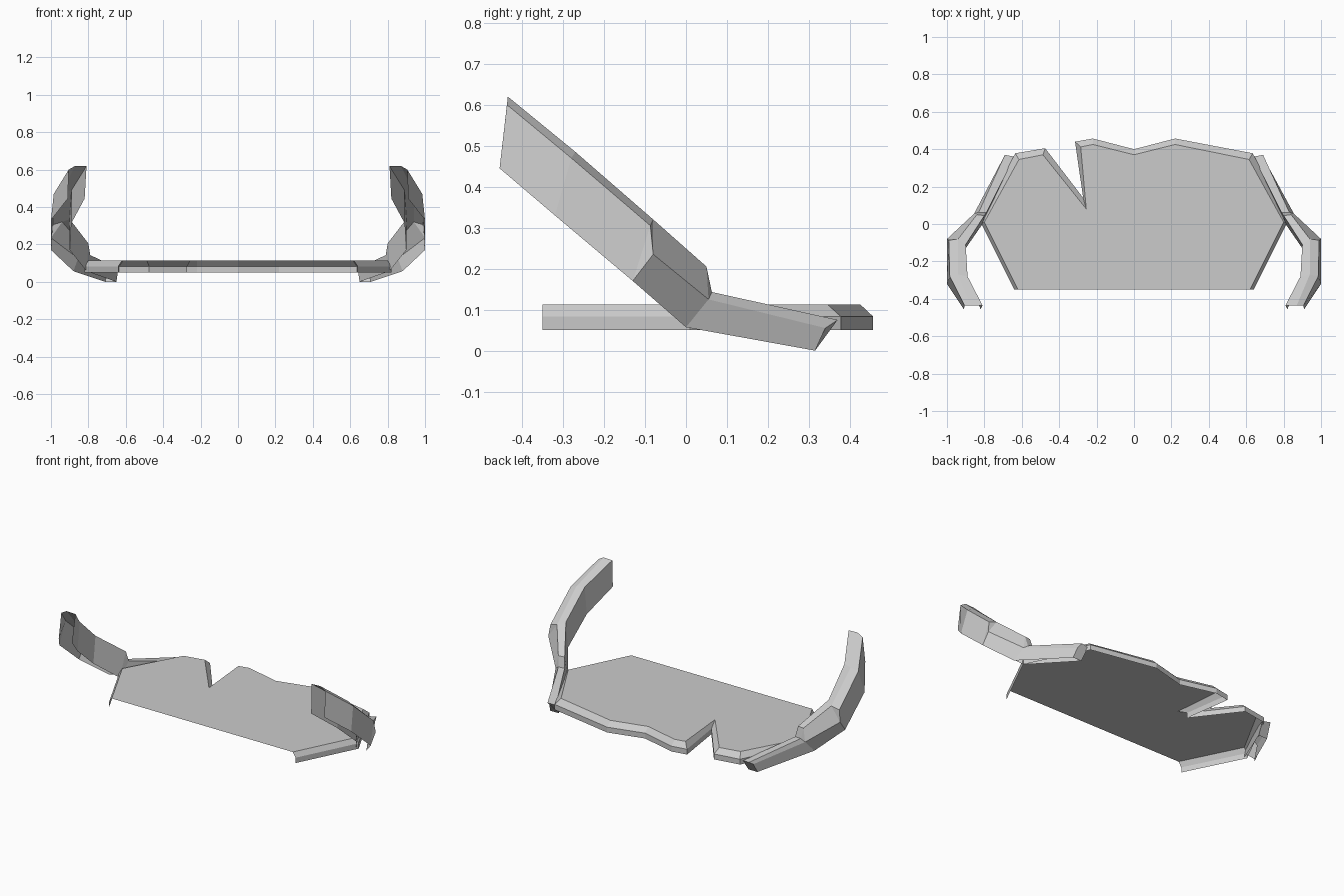
import bpy

if "Cube" in bpy.data.objects:
    bpy.data.objects.remove(bpy.data.objects["Cube"])


def make_object(name, verts, faces):
    mesh = bpy.data.meshes.new(name)
    mesh.from_pydata(verts, [], faces)
    mesh.update()
    obj = bpy.data.objects.new(name, mesh)
    bpy.context.collection.objects.link(obj)
    return obj


def loft(rows):
    """Quads between consecutive rows; repeated corners are dropped."""
    verts, index, faces = [], {}, []
    for p in (p for row in rows for p in row):
        if p not in index:
            index[p] = len(verts)
            verts.append(p)
    for r, s in zip(rows, rows[1:]):
        for i in range(len(r) - 1):
            quad = [index[p] for p in (r[i], s[i], s[i + 1], r[i + 1])]
            quad = list(dict.fromkeys(quad))
            if len(quad) > 2:
                faces.append(quad)
    return verts, faces, index


# Plate: flat top with a bevelled, hanging rim, open below and at the front
outer = [(0.64, -0.35), (0.82, 0.01), (0.635, 0.378), (0.22, 0.457), (0, 0.4),
         (-0.22, 0.457), (-0.315, 0.44), (-0.272, 0.14), (-0.475, 0.405),
         (-0.635, 0.378), (-0.82, 0.01), (-0.64, -0.35)]
inner = [(0.62, -0.35), (0.80, 0.01), (0.615, 0.345), (0.22, 0.425), (0, 0.37),
         (-0.22, 0.425), (-0.285, 0.412), (-0.255, 0.08), (-0.487, 0.37),
         (-0.615, 0.345), (-0.80, 0.01), (-0.62, -0.35)]
rows = [[(x, y, 0.05) for x, y in outer],
        [(x, y, 0.083) for x, y in outer],
        [(x, y, 0.113) for x, y in inner]]
verts, faces, index = loft(rows)
faces = [f[::-1] for f in faces] + [[index[p] for p in rows[2]]]
plate = make_object("notched_plate", verts, [f if i == len(faces) - 1 else f[::-1] 
                                            for i, f in enumerate(faces)])

# Arm sections: outer bottom, outer edge, top outer, top inner, inner bottom
elbow_out, elbow_edge, elbow_in = (0.88, 0, 0.057), (0.855, 0.055, 0.125), (0.81, 0, 0.057)
bend_out, bend_in = (1.0, -0.13, 0.17), (0.90, -0.13, 0.17)
bend_top = [(0.94, -0.08, 0.32), (0.90, -0.11, 0.335)]
sections = [
    [(0.71, 0.315, 0.0), (0.70, 0.34, 0.055), (0.69, 0.37, 0.075),
     (0.64, 0.36, 0.07), (0.65, 0.315, 0.0)],
    [elbow_out, elbow_edge, (0.83, 0.063, 0.143), (0.79, 0.06, 0.143), elbow_in],
    [elbow_out, elbow_edge, (0.84, 0.05, 0.205), (0.80, 0.045, 0.205), elbow_in],
    [bend_out, (1.0, -0.08, 0.235), *bend_top, bend_in],
    [bend_out, (0.99, -0.087, 0.305), *bend_top, bend_in],
    [(1.0, -0.32, 0.33), (0.985, -0.28, 0.47), (0.94, -0.27, 0.485),
     (0.89, -0.28, 0.49), (0.89, -0.30, 0.315)],
    [(0.91, -0.455, 0.445), (0.905, -0.437, 0.60), (0.87, -0.435, 0.62),
     (0.81, -0.435, 0.618), (0.82, -0.455, 0.445)],
]

# Curved arms: open channels with a closed rear tip
for side, sign in (("right", 1), ("left", -1)):
    rows = [[(sign * x, y, z) for x, y, z in s] for s in sections]
    verts, faces, index = loft(rows)
    faces.append([index[p] for p in rows[0]])
    if sign < 0:
        faces = [f[::-1] for f in faces]
    make_object("curved_arm_" + side, verts, faces)

# Consistent outward facing: arm walls and plate top point away from the hollow
import bmesh
for obj in bpy.context.collection.objects:
    bm = bmesh.new()
    bm.from_mesh(obj.data)
    bmesh.ops.recalc_face_normals(bm, faces=bm.faces)
    bm.faces.ensure_lookup_table()
    if sum(f.normal.z * f.calc_area() for f in bm.faces) < 0:
        bmesh.ops.reverse_faces(bm, faces=bm.faces)
    bm.to_mesh(obj.data)
    bm.free()
